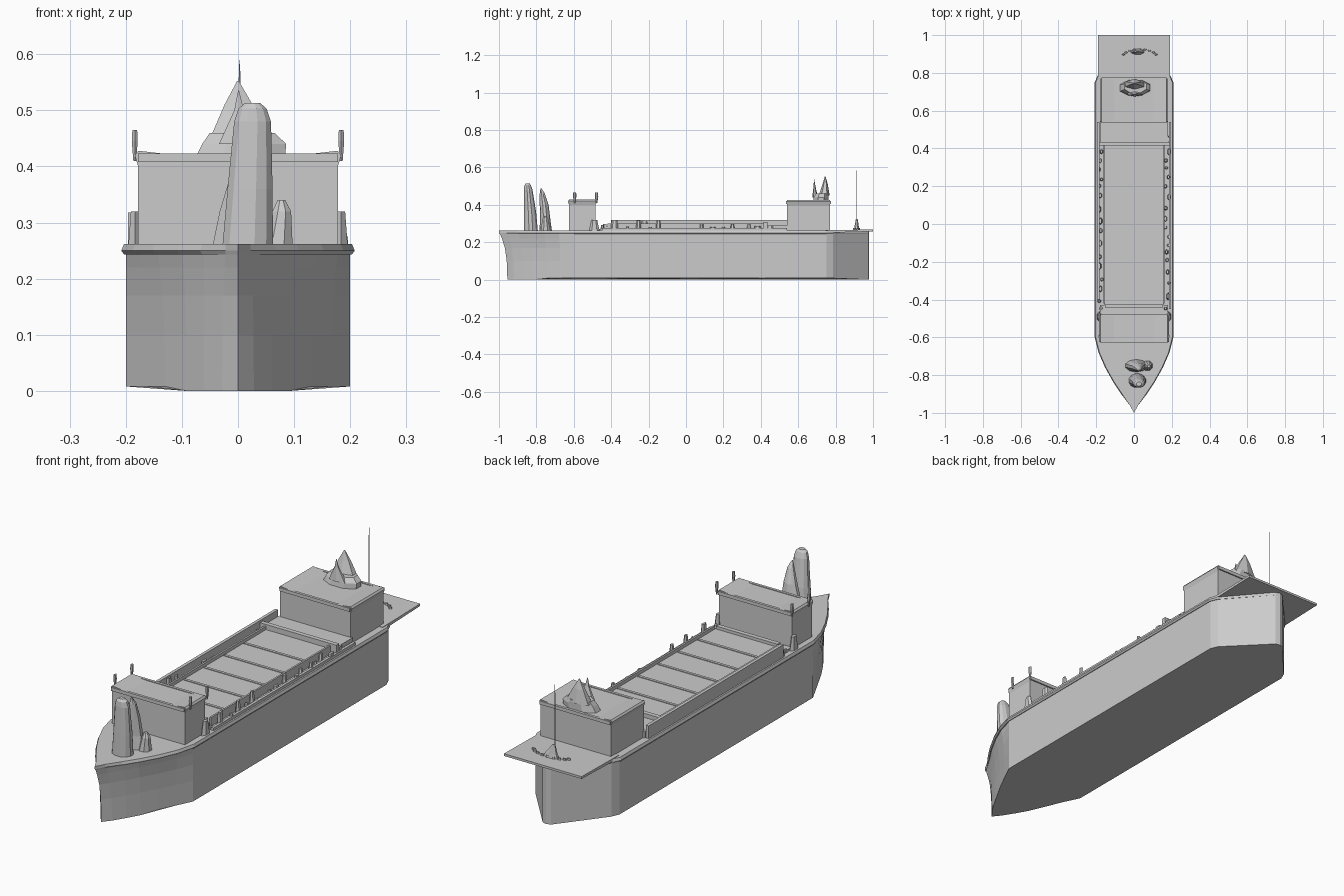
import bpy, bmesh, math, random

if "Cube" in bpy.data.objects:
    bpy.data.objects.remove(bpy.data.objects["Cube"])
random.seed(4)


def make(name, verts, faces, smooth=False):
    me = bpy.data.meshes.new(name)
    bm = bmesh.new()
    vs = [bm.verts.new(v) for v in verts]
    for f in faces:
        bm.faces.new([vs[i] for i in f])
    bmesh.ops.recalc_face_normals(bm, faces=bm.faces)
    for f in bm.faces:
        f.smooth = smooth
    bm.to_mesh(me)
    bm.free()
    ob = bpy.data.objects.new(name, me)
    bpy.context.collection.objects.link(ob)
    return ob


def loft(name, rings, smooth=False):
    """Skin a list of closed rings and cap both ends."""
    n = len(rings[0])
    faces = [(k * n + i, k * n + (i + 1) % n, (k + 1) * n + (i + 1) % n, (k + 1) * n + i)
             for k in range(len(rings) - 1) for i in range(n)]
    faces += [tuple(range(n)), tuple(range((len(rings) - 1) * n, len(rings) * n))]
    return make(name, [v for r in rings for v in r], faces, smooth)


def tower(name, sections, sides=10):
    """Stack of ellipses given as (z, x0, x1, y0, y1)."""
    rings = []
    for z, x0, x1, y0, y1 in sections:
        rings.append([((x0 + x1) / 2 + (x1 - x0) / 2 * math.cos(math.tau * (i + .5) / sides),
                       (y0 + y1) / 2 + (y1 - y0) / 2 * math.sin(math.tau * (i + .5) / sides), z)
                      for i in range(sides)])
    return loft(name, rings)


def box(name, x0, x1, y0, y1, z0, z1):
    ring = [(x0, y0), (x1, y0), (x1, y1), (x0, y1)]
    return loft(name, [[(x, y, z) for x, y in ring] for z in (z0, z1)])


def prism(name, profile, y0, y1):
    """Extrude an x-z profile along y."""
    return loft(name, [[(x, y, z) for x, z in profile] for y in (y0, y1)])


# Hull: straight wedge bow at the keel, flaring to a curved bow at the deck, pointed stern
DECK_BOW = [(0, -1), (.022, -.96), (.06, -.9), (.10, -.84), (.145, -.76), (.18, -.68), (.2, -.6)]
AFT = [(.2, .5), (.2, .75), (.185, .785), (.02, .972), (0, .978)]


def hull_ring(z, t, grow=0.0):
    half = []
    for x, y in DECK_BOW:
        s = (y + 1) / .4
        bx, by = .2 * s ** .85, -.955 + .355 * s
        half.append(((bx + (x - bx) * t), by + (y - by) * t))
    half += AFT
    half = [(x + (grow if x > .03 else 0), y) for x, y in half]
    full = half + [(-x, y) for x, y in reversed(half[1:-1])]
    return [(x, y, z) for x, y in full]


loft("hull", [hull_ring(0.005, 0), hull_ring(.1, .08), hull_ring(.17, .3),
              hull_ring(.22, .65), hull_ring(.258, 1)])
loft("deck_edge_strake", [hull_ring(.243, .9, .003), hull_ring(.25, 1, .008),
                          hull_ring(.262, 1, .003)])

# Overhanging rectangular stern deck
loft("stern_deck", [[(-.19, .74, z), (.19, .74, z), (.19, 1, z + dz), (-.19, 1, z + dz)]
                    for z, dz in ((.25, .008), (.264, .004))])

# Cargo hatch with slightly raised panel joints
box("cargo_hatch", -.155, .155, -.43, .43, .25, .285)
for i in range(5):
    y = -.3 + i * .14
    box("hatch_joint", -.15, .15, y - .006, y + .006, .28, .288)

# Cross ridges and stepped deck at both ends of the hatch
box("aft_step", -.18, .18, .43, .545, .25, .29)
box("aft_ridge", -.19, .19, .415, .435, .25, .308)
box("fore_step", -.18, .18, -.48, -.43, .25, .272)
box("fore_ridge", -.15, .15, -.445, -.425, .25, .298)

# Port bulwark is continuous, starboard is low and broken
box("port_bulwark", -.196, -.182, -.4, .54, .25, .318)
box("starboard_bulwark", .184, .196, -.45, .54, .25, .275)
for side in (-1, 1):
    box("coaming", side * .158 - .004, side * .158 + .004, -.42, .43, .25, .3)

# Irregular deck fittings along both walkways
for side in (-1, 1):
    y = -.46
    while y < .52:
        length = random.uniform(.02, .045)
        h = random.uniform(.27, .32) if y < -.15 else random.uniform(.268, .3)
        x = side * random.uniform(.166, .186)
        tower("deck_fitting", [(.25, x - .012, x + .012, y, y + length),
                               (h, x - .006, x + .006, y + .006, y + length - .004)], 6)
        y += length + random.uniform(.01, .04)


# Deck houses with dished roofs turned up at the edges
def house(name, w, y0, y1, top):
    prism(name, [(-w, .25), (w, .25), (w, top - .02), (w + .006, top), (w, top + .008),
                 (w * .6, top), (-w * .6, top), (-w, top + .008), (-w - .006, top),
                 (-w, top - .02)], y0, y1)
    for y in (y0, y1):
        box(name + "_roof_lip", -w, w, y - .006, y + .006, top - .012, top + .003)


house("fore_house", .178, -.625, -.485, .42)
house("aft_house", .172, .54, .77, .417)

# Corner lamps on the fore house
for x in (-.184, .184):
    for y in (-.595, -.478):
        tower("corner_lamp", [(.41, x - .003, x + .003, y - .004, y + .004),
                              (.445, x - .006, x + .006, y - .009, y + .009),
                              (.465, x - .005, x + .005, y - .008, y + .008)], 6)
    # Side buttresses next to the house
    tower("house_buttress", [(.25, x - .014, x + .014, -.52, -.46),
                             (.32, x - .008, x + .008, -.505, -.475)], 6)

# Tall round-topped column and its companion on the foredeck
tower("fore_column", [(.25, -.03, .064, -.868, -.79), (.36, -.02, .063, -.868, -.8),
                      (.48, -.008, .06, -.867, -.82), (.503, .0, .052, -.865, -.828),
                      (.513, .012, .04, -.858, -.835)], 12)
tower("fore_rear_column", [(.25, -.05, .075, -.785, -.715), (.32, -.035, .06, -.78, -.725),
                           (.4, -.01, .05, -.782, -.735), (.46, .01, .04, -.782, -.755),
                           (.488, .02, .026, -.778, -.772)])
tower("fore_winch", [(.25, .04, .1, -.78, -.72), (.32, .06, .096, -.77, -.735),
                     (.34, .07, .085, -.76, -.745)], 8)

# Spire with twin peaks on the aft house roof
tower("aft_spire_base", [(.41, -.085, .09, .675, .765), (.44, -.07, .092, .68, .765),
                         (.46, -.055, .07, .69, .765)], 8)
tower("aft_spire", [(.45, -.058, .065, .71, .768), (.51, -.028, .03, .73, .758),
                    (.552, -.002, .002, .742, .746)], 6)
tower("aft_small_spire", [(.44, -.04, .05, .675, .705), (.5, -.008, .012, .682, .692),
                          (.535, .0, .002, .684, .686)], 6)

# Stern winch and thin antenna
tower("stern_winch", [(.26, -.02, .06, .895, .93), (.285, -.01, .045, .9, .925),
                      (.325, .0, .012, .908, .918)], 8)
tower("stern_antenna", [(.3, .001, .005, .909, .913), (.55, .001, .005, .909, .913),
                        (.59, .0025, .0035, .9105, .9115)], 5)
# Curved bollard row on the stern deck
for i in range(9):
    a = math.pi * (.1 + .8 * i / 8)
    x, y = .09 * math.cos(a) + .03, .885 + .04 * math.sin(a)
    tower("stern_bollard", [(.26, x - .01, x + .01, y - .006, y + .006),
                            (.275, x - .007, x + .007, y - .004, y + .004)], 6)

# Stand the keel on the ground
for v in bpy.data.objects["hull"].data.vertices:
    if v.co.z < .006:
        v.co.z = 0.0 if abs(v.co.x) < .1 else .008
